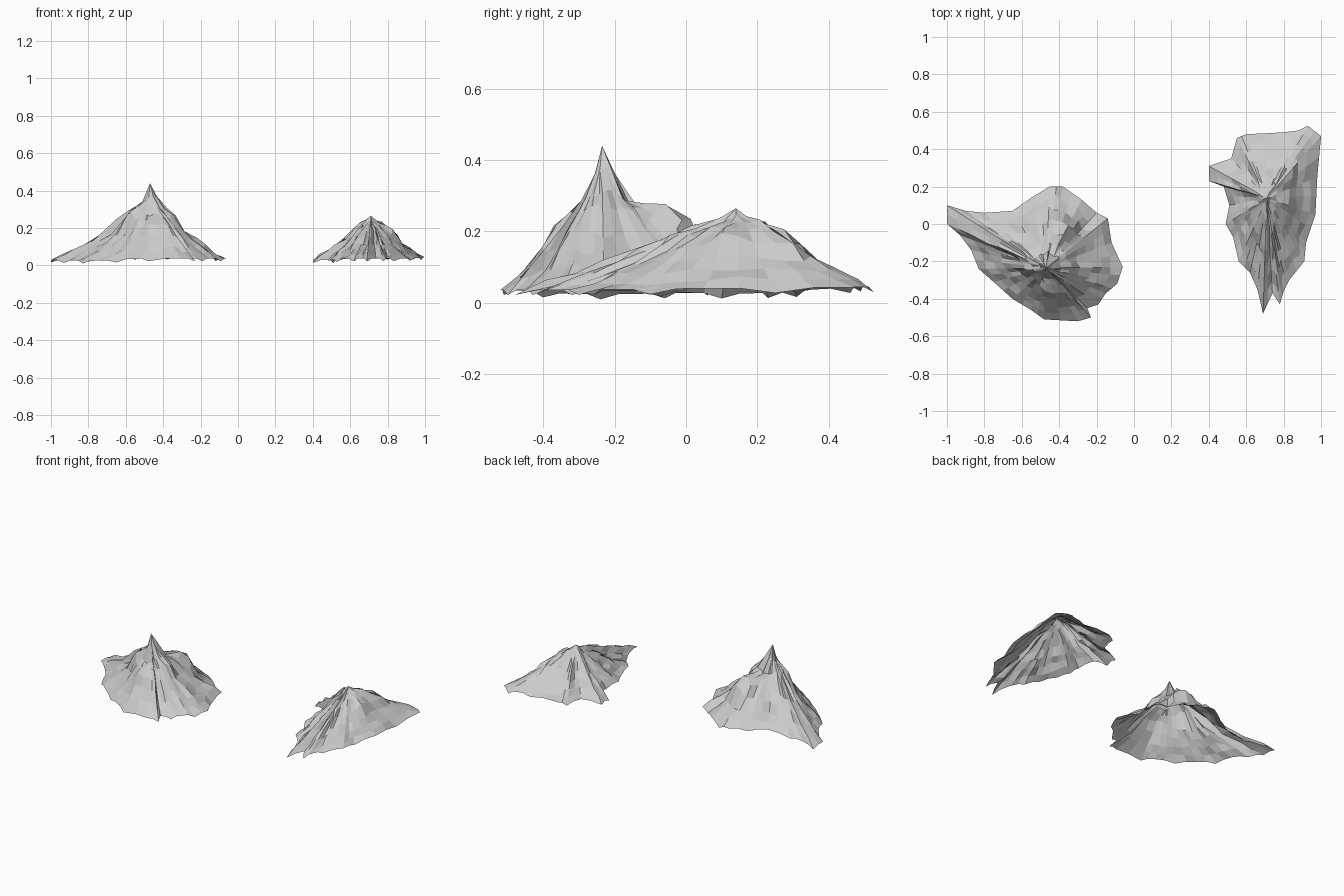
import bpy, bmesh, math, random
from mathutils import Vector, noise

STATIONS = [0.08, 0.2, 0.32, 0.46, 0.6, 0.74, 0.87, 1.0]   # fraction of the way from peak to rim


def mountain(name, peak, height, rim, front, right, back, left, bumps, seed):
    """Open faceted shell: rings shrink from the rim to the peak, height set by four slope profiles."""
    random.seed(seed)
    # halve every rim segment for a finer, slightly ragged edge
    outline = []
    for i, p in enumerate(rim):
        a, b = Vector(p), Vector(rim[(i + 1) % len(rim)])
        outline += [a, (a + b) / 2]
    centre = Vector(peak)
    bm = bmesh.new()
    top = bm.verts.new((centre.x, centre.y, height))
    rings = []
    for k, s in enumerate(STATIONS):
        ring = []
        for i, p in enumerate(outline):
            d = p - centre
            n = d.normalized()
            side = right[k] if n.x > 0 else left[k]
            depth = back[k] if n.y > 0 else front[k]
            z = side * n.x ** 2 + depth * n.y ** 2
            t = s
            if k < len(STATIONS) - 1:
                t += random.uniform(-0.035, 0.035) * min(1, s * 3)
            q = centre + d * t
            # crags inside, scalloped hem on the rim
            if s == 1.0:
                z += (-0.008 if i % 4 == 0 else 0.006)
            else:
                z += 0.014 * noise.noise(Vector((q.x * 14, q.y * 14, seed)))
                z += random.uniform(-0.006, 0.006)
            for bx, by, bz, r in bumps:
                e = math.hypot(q.x - bx, q.y - by) / r
                if e < 1:
                    z = max(z, z + (bz - z) * (1 - e))
            ring.append(bm.verts.new((q.x, q.y, max(z, 0.003))))
        rings.append(ring)
    n = len(outline)
    for i in range(n):
        j = (i + 1) % n
        bm.faces.new((top, rings[0][j], rings[0][i]))
        for a, b in zip(rings, rings[1:]):
            bm.faces.new((a[i], a[j], b[j], b[i]))
    # merge the crowded facets near the summit
    bmesh.ops.remove_doubles(bm, verts=bm.verts[:], dist=0.012)
    bmesh.ops.recalc_face_normals(bm, faces=bm.faces[:])
    if sum(f.normal.z * f.calc_area() for f in bm.faces) < 0:
        bmesh.ops.reverse_faces(bm, faces=bm.faces[:])
    me = bpy.data.meshes.new(name)
    bm.to_mesh(me)
    bm.free()
    ob = bpy.data.objects.new(name, me)
    bpy.context.collection.objects.link(ob)
    return ob


# tall craggy mountain on the left
mountain(
    "tall_mountain", (-0.47, -0.235), 0.44,
    [(-1, 0.1), (-0.9, 0.07), (-0.8, 0.06), (-0.65, 0.07), (-0.55, 0.14), (-0.45, 0.2),
     (-0.38, 0.2), (-0.28, 0.13), (-0.2, 0.06), (-0.14, 0.03), (-0.12, -0.1), (-0.06, -0.23),
     (-0.09, -0.32), (-0.15, -0.37), (-0.19, -0.43), (-0.25, -0.45), (-0.23, -0.5),
     (-0.3, -0.52), (-0.48, -0.51), (-0.55, -0.46), (-0.65, -0.4), (-0.75, -0.31),
     (-0.83, -0.24), (-0.87, -0.14), (-0.93, -0.06), (-1, 0)],
    front=[0.36, 0.27, 0.25, 0.22, 0.16, 0.10, 0.07, 0.03],
    right=[0.37, 0.30, 0.26, 0.19, 0.14, 0.10, 0.065, 0.03],
    back=[0.36, 0.28, 0.265, 0.23, 0.18, 0.12, 0.08, 0.04],
    left=[0.34, 0.30, 0.24, 0.16, 0.12, 0.085, 0.05, 0.018],
    bumps=[(-0.43, -0.21, 0.39, 0.04), (-0.56, -0.22, 0.31, 0.06), (-0.39, -0.04, 0.29, 0.10)],
    seed=4)

# low ridge mountain on the right
mountain(
    "low_mountain", (0.71, 0.14), 0.265,
    [(0.4, 0.31), (0.52, 0.35), (0.55, 0.46), (0.6, 0.48), (0.8, 0.49), (0.88, 0.5),
     (0.93, 0.525), (1, 0.47), (0.98, 0.25), (0.97, 0.05), (0.92, -0.1), (0.91, -0.2),
     (0.83, -0.3), (0.8, -0.36), (0.78, -0.43), (0.74, -0.37), (0.69, -0.48), (0.66, -0.35),
     (0.62, -0.26), (0.56, -0.2), (0.53, -0.07), (0.49, 0), (0.51, 0.1), (0.48, 0.2),
     (0.4, 0.23)],
    front=[0.235, 0.21, 0.185, 0.15, 0.11, 0.08, 0.055, 0.03],
    right=[0.245, 0.23, 0.205, 0.17, 0.13, 0.095, 0.065, 0.035],
    back=[0.24, 0.225, 0.20, 0.16, 0.125, 0.09, 0.065, 0.04],
    left=[0.25, 0.22, 0.185, 0.15, 0.11, 0.08, 0.05, 0.02],
    bumps=[(0.81, 0.12, 0.215, 0.05)],
    seed=9)
